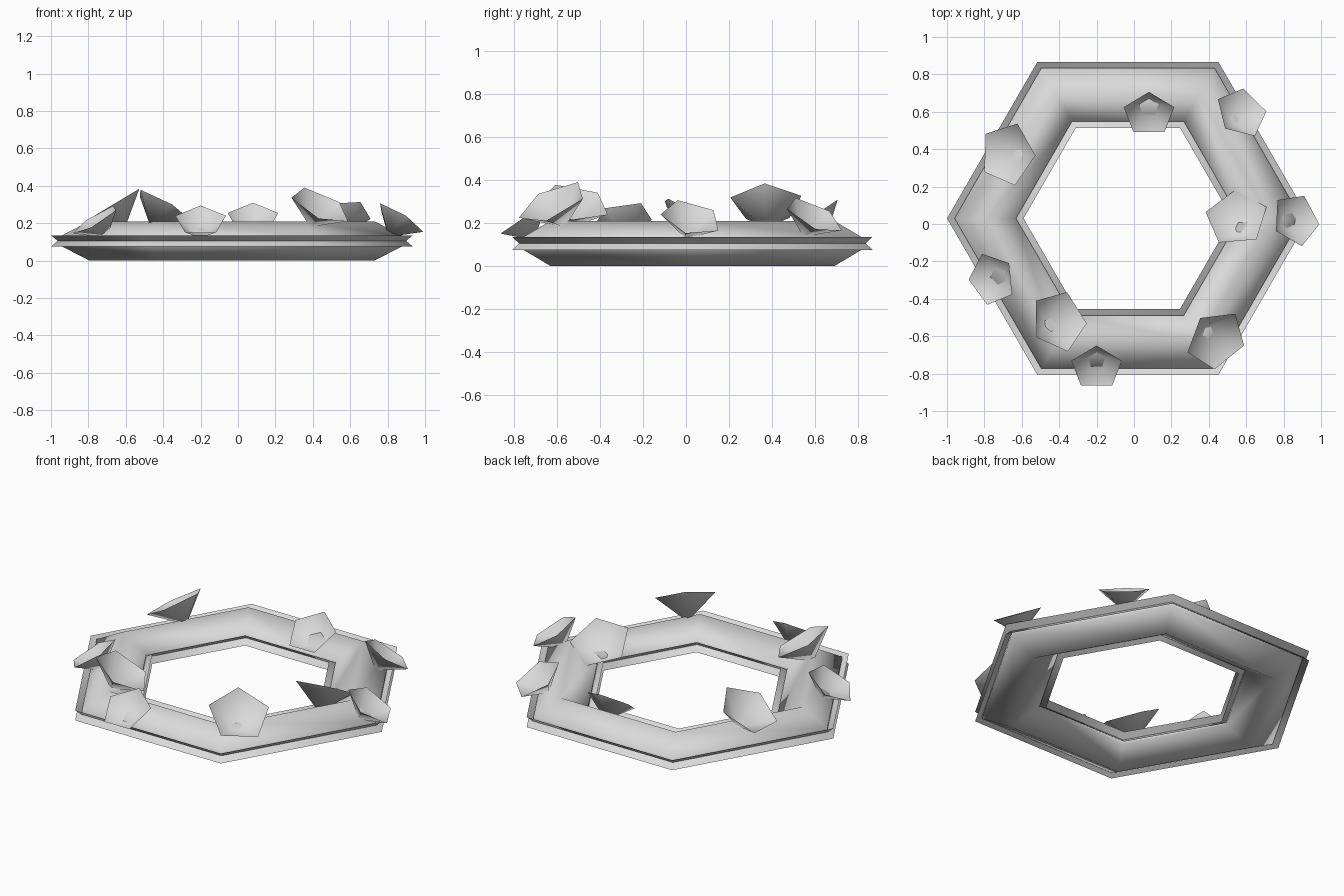
import bpy, bmesh, math
from mathutils import Vector

if "Cube" in bpy.data.objects:
    bpy.data.objects.remove(bpy.data.objects["Cube"])

grey = bpy.data.materials.new("plain grey")
grey.diffuse_color = (0.7, 0.7, 0.7, 1)
grey.use_nodes = True
grey.node_tree.nodes["Principled BSDF"].inputs["Base Color"].default_value = grey.diffuse_color


def finish(bm, name):
    mesh = bpy.data.meshes.new(name)
    bm.to_mesh(mesh)
    bm.free()
    mesh.materials.append(grey)
    obj = bpy.data.objects.new(name, mesh)
    bpy.context.collection.objects.link(obj)
    bpy.ops.object.select_all(action='DESELECT')
    obj.select_set(True)
    bpy.context.view_layer.objects.active = obj
    bpy.ops.object.shade_smooth_by_angle(angle=math.radians(66))
    return obj


# Hexagonal ring: diamond section with flared, notched rims, swept round six corners
MID_R, MID_Z = 0.7625, 0.105
quarter = [(0.0, 0.105), (0.1645, 0.02), (0.1645, 0.005), (0.2045, 0.03)]
right = quarter + [(0.169, 0.0)] + [(r, -z) for r, z in reversed(quarter)]
section = right + [(-r, z) for r, z in reversed(right[1:-1])]
bm = bmesh.new()
loops = []
for i in range(6):
    a = math.radians(60 * i)
    loops.append([bm.verts.new((-0.0325 + (MID_R + r) * math.cos(a),
                                0.03 + (MID_R + r) * math.sin(a),
                                MID_Z + z)) for r, z in section])
n = len(section)
for i in range(6):
    p, q = loops[i], loops[(i + 1) % 6]
    for j in range(n):
        k = (j + 1) % n
        bm.faces.new((p[j], p[k], q[k], q[j]))
bmesh.ops.recalc_face_normals(bm, faces=bm.faces)
finish(bm, "hexagonal_ring")


# Five-sided open flower cups: rim centre, rim slope, radius, direction of one rim corner
def flower(name, centre, slope, radius, corner):
    c = Vector(centre)
    normal = Vector((-slope[0], -slope[1], 1)).normalized()
    u = Vector((corner[0], corner[1], corner[0] * slope[0] + corner[1] * slope[1])).normalized()
    v = normal.cross(u)
    bm = bmesh.new()
    tip = bm.verts.new(c - normal * radius * 0.8)
    rim = [bm.verts.new(c + radius * (u * math.cos(t) + v * math.sin(t)))
           for t in (math.tau * i / 5 for i in range(5))]
    for i in range(5):
        bm.faces.new((tip, rim[i], rim[(i + 1) % 5]))
    finish(bm, name)


flowers = [
    ((0.08, 0.588, 0.23), (0, -0.0 + 0.67), 0.142, (0, 1)),
    ((0.575, 0.595, 0.235), (-0.45, -0.50), 0.147, (0.01, 0.13)),
    ((0.548, 0.031, 0.24), (0.10, -0.55), 0.172, (0.118, -0.125)),
    ((0.865, 0.024, 0.225), (-0.62, -0.25), 0.147, (0.132, -0.027)),
    ((0.44, -0.619, 0.295), (-0.47, 0.47), 0.173, (0.151, -0.031)),
    ((-0.402, -0.519, 0.295), (-0.55, -0.20), 0.170, (0.153, -0.013)),
    ((-0.676, 0.374, 0.295), (0.60, 0.0), 0.174, (0.149, -0.008)),
    ((-0.76, -0.295, 0.22), (0.60, 0.20), 0.145, (-0.125, -0.002)),
    ((-0.20, -0.768, 0.215), (0, 0.67), 0.142, (0, 1)),
]
for i, f in enumerate(flowers):
    flower("flower_cup_%d" % (i + 1), *f)
